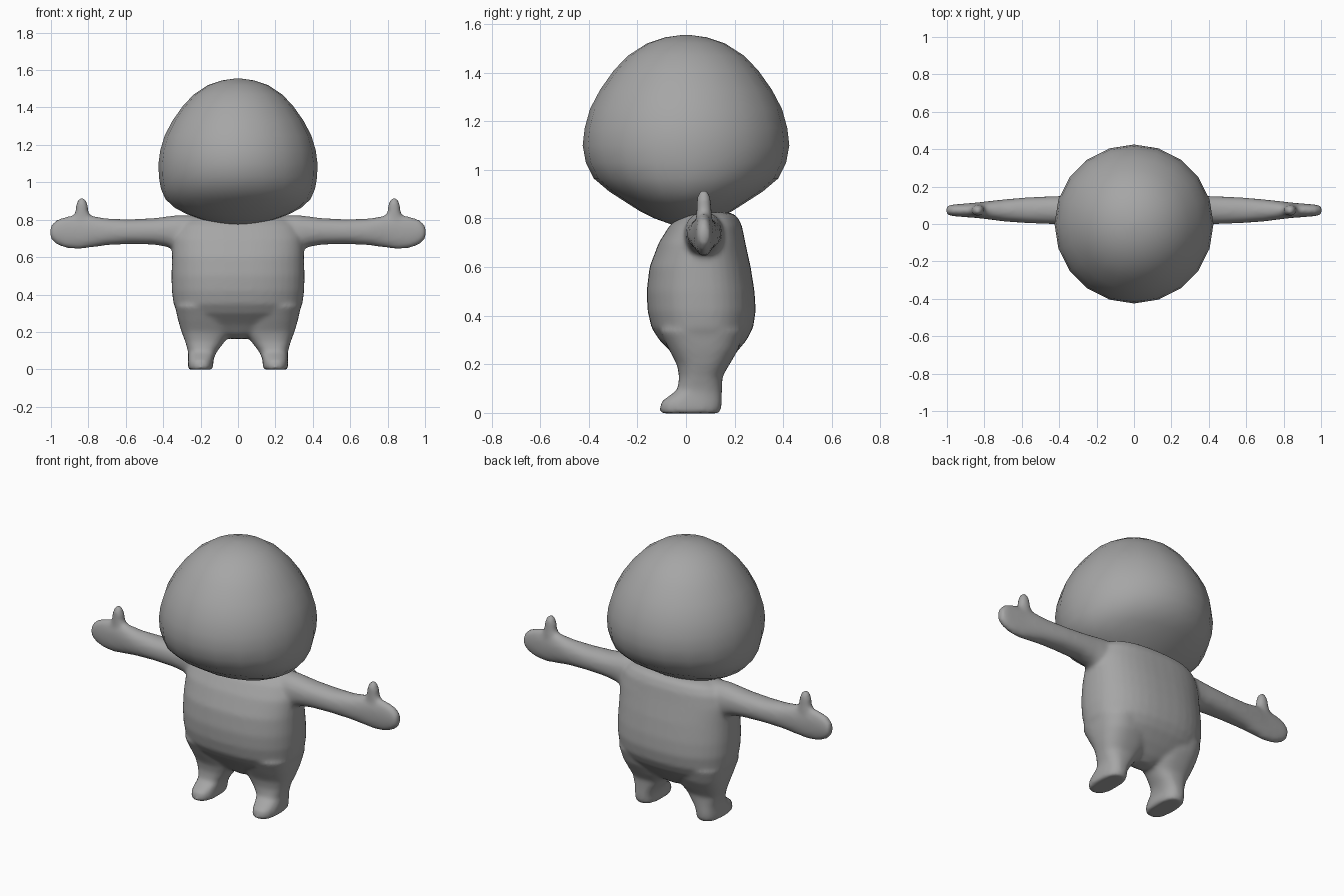
import bpy, bmesh, math
from mathutils import Vector

grey = bpy.data.materials.new("soft grey")
grey.diffuse_color = (0.38, 0.38, 0.38, 1)


def power(v, n):
    return math.copysign(abs(v) ** (2 / n), v)


def loft(bm, rings, axis, segments=32, n=2.2):
    """Closed skin over rounded rings: (position, u min, u max, v min, v max)."""
    loops = []
    for p, u0, u1, v0, v1 in rings:
        loop = []
        for i in range(segments):
            a = 2 * math.pi * i / segments
            u = (u0 + u1) / 2 + (u1 - u0) / 2 * power(math.cos(a), n)
            v = (v0 + v1) / 2 + (v1 - v0) / 2 * power(math.sin(a), n)
            loop.append(bm.verts.new((u, v, p) if axis == "z" else (p, u, v)))
        loops.append(loop)
    for a, b in zip(loops, loops[1:]):
        for i in range(segments):
            j = (i + 1) % segments
            bm.faces.new((a[i], a[j], b[j], b[i]))
    bm.faces.new(loops[0][::-1])
    bm.faces.new(loops[-1])


def finish(bm, name):
    bmesh.ops.recalc_face_normals(bm, faces=bm.faces[:])
    for f in bm.faces:
        f.smooth = True
    mesh = bpy.data.meshes.new(name)
    bm.to_mesh(mesh)
    bm.free()
    mesh.materials.append(grey)
    obj = bpy.data.objects.new(name, mesh)
    bpy.context.collection.objects.link(obj)
    return obj


# Head: dome with a narrower, tapered underside (z, half width, half depth)
bm = bmesh.new()
head = [(0.768, 0.02, 0.02), (0.775, 0.08, 0.06), (0.80, 0.19, 0.13),
        (0.83, 0.275, 0.19), (0.865, 0.34, 0.245), (0.91, 0.388, 0.315),
        (0.965, 0.412, 0.38), (1.03, 0.423, 0.412), (1.10, 0.425, 0.425),
        (1.17, 0.416, 0.417), (1.25, 0.392, 0.395), (1.33, 0.35, 0.353),
        (1.41, 0.293, 0.296), (1.47, 0.236, 0.238), (1.52, 0.16, 0.16),
        (1.545, 0.085, 0.085), (1.554, 0.02, 0.02)]
loft(bm, [(z, -w, w, -d, d) for z, w, d in head], "z", 20, 2)
finish(bm, "head")

# Torso: egg-shaped trunk (z, half width, front y, back y)
bm = bmesh.new()
torso = [(0.163, 0.04, 0.03, 0.11), (0.19, 0.13, -0.01, 0.15),
         (0.24, 0.25, -0.05, 0.20), (0.30, 0.325, -0.11, 0.25),
         (0.35, 0.345, -0.142, 0.276), (0.42, 0.354, -0.158, 0.287),
         (0.50, 0.356, -0.162, 0.282), (0.60, 0.353, -0.15, 0.266),
         (0.70, 0.35, -0.112, 0.244), (0.77, 0.325, -0.068, 0.23),
         (0.81, 0.28, -0.025, 0.21), (0.825, 0.22, 0.02, 0.18)]
loft(bm, [(z, -w, w, f, b) for z, w, f, b in torso], "z", 40, 2.4)

# Right leg and foot: (z, inner x, outer x, front y, back y)
leg = [(-0.002, 0.14, 0.262, -0.10, 0.135), (0.012, 0.132, 0.268, -0.109, 0.144),
       (0.045, 0.132, 0.268, -0.103, 0.148), (0.07, 0.125, 0.266, -0.07, 0.148),
       (0.095, 0.112, 0.267, -0.035, 0.148), (0.15, 0.07, 0.283, -0.028, 0.15),
       (0.20, 0.035, 0.302, -0.038, 0.18), (0.26, 0.03, 0.32, -0.07, 0.215),
       (0.34, 0.04, 0.338, -0.11, 0.24)]
# Right arm and mitten hand: (x, front y, back y, bottom z, top z)
arm = [(0.22, -0.01, 0.16, 0.61, 0.825), (0.32, -0.008, 0.155, 0.63, 0.825),
       (0.38, -0.003, 0.15, 0.655, 0.817), (0.45, 0.0, 0.148, 0.667, 0.808),
       (0.58, 0.005, 0.142, 0.67, 0.802), (0.70, 0.014, 0.131, 0.664, 0.806),
       (0.78, 0.025, 0.122, 0.652, 0.82), (0.85, 0.033, 0.114, 0.643, 0.825),
       (0.92, 0.038, 0.108, 0.648, 0.817), (0.97, 0.042, 0.104, 0.668, 0.80),
       (0.995, 0.048, 0.098, 0.69, 0.775), (1.005, 0.058, 0.088, 0.71, 0.755)]
# Right thumb: (z, inner x, outer x, front y, back y)
thumb = [(0.75, 0.77, 0.90, 0.04, 0.11), (0.81, 0.78, 0.885, 0.042, 0.108),
         (0.84, 0.799, 0.87, 0.043, 0.105), (0.88, 0.803, 0.866, 0.044, 0.102),
         (0.904, 0.811, 0.859, 0.052, 0.095), (0.916, 0.823, 0.847, 0.06, 0.086)]
for side in (1, -1):
    loft(bm, [(z, side * a, side * b, f, k) for z, a, b, f, k in leg], "z", 32, 2.5)
    loft(bm, [(side * x, f, k, a, b) for x, f, k, a, b in arm], "x")
    loft(bm, [(z, side * a, side * b, f, k) for z, a, b, f, k in thumb], "z")
body = finish(bm, "body")

# Fuse trunk and limbs into one softly blended skin
fuse = body.modifiers.new("fuse", "REMESH")
fuse.mode = "VOXEL"
fuse.voxel_size = 0.012
fuse.use_smooth_shade = True
blend = body.modifiers.new("blend", "SMOOTH")
blend.factor = 0.5
blend.iterations = 7
